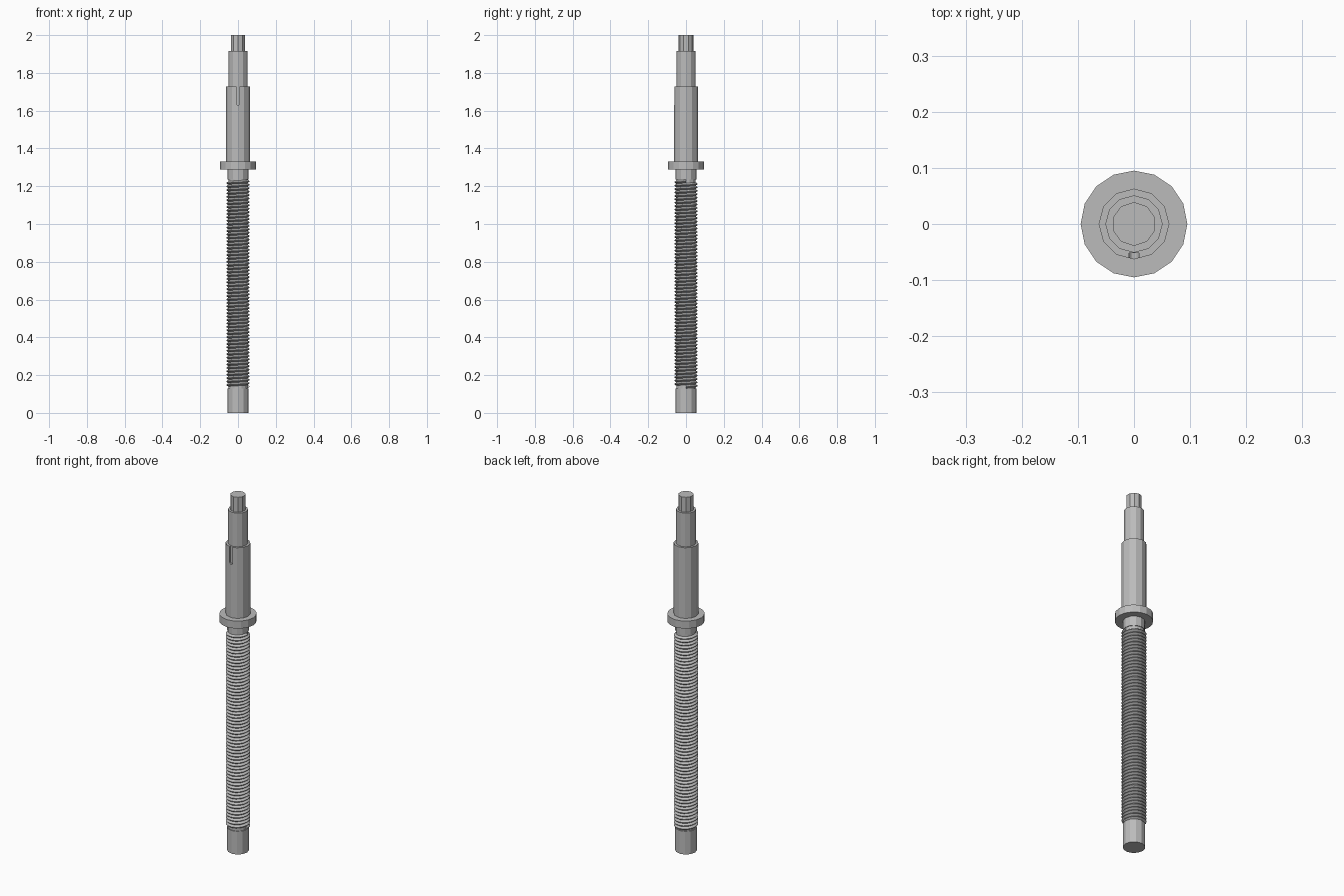
import bpy, bmesh, math

cube = bpy.data.objects.get("Cube")
if cube:
    bpy.data.objects.remove(cube, do_unlink=True)

steel = bpy.data.materials.new("brushed_steel_grey")
steel.use_nodes = True
COLOUR = (0.5, 0.5, 0.5, 1)
steel.diffuse_color = COLOUR
for node in steel.node_tree.nodes:
    if node.type == 'BSDF_PRINCIPLED':
        node.inputs["Base Color"].default_value = COLOUR


def finish(bm, name):
    bmesh.ops.recalc_face_normals(bm, faces=bm.faces)
    mesh = bpy.data.meshes.new(name)
    bm.to_mesh(mesh)
    bm.free()
    mesh.materials.append(steel)
    obj = bpy.data.objects.new(name, mesh)
    bpy.context.collection.objects.link(obj)
    return obj


def prism(name, outline, bottom, top):
    """Extrude an xy outline from bottom to top."""
    bm = bmesh.new()
    low = [bm.verts.new((x, y, bottom)) for x, y in outline]
    high = [bm.verts.new((x, y, top)) for x, y in outline]
    n = len(outline)
    bm.faces.new(low[::-1])
    bm.faces.new(high)
    for i in range(n):
        j = (i + 1) % n
        bm.faces.new((low[i], low[j], high[j], high[i]))
    return finish(bm, name)


def rod(name, radius, bottom, top, sides):
    """Flat-sided cylinder with a corner towards +y."""
    ring = [(radius * math.sin(-math.tau * i / sides),
             radius * math.cos(math.tau * i / sides)) for i in range(sides)]
    return prism(name, ring, bottom, top)


# Stepped spindle sections
rod("lower_end", 0.056, 0, 0.13, 12)
rod("thread_core", 0.051, 0.13, 1.235, 16)
rod("neck", 0.055, 1.235, 1.30, 12)
rod("collar", 0.095, 1.288, 1.33, 16)
shaft = rod("upper_shaft", 0.063, 1.33, 1.727, 12)
rod("bearing_journal", 0.051, 1.727, 1.916, 12)
rod("tip", 0.039, 1.916, 2.0, 10)

# Keyway with a rounded lower end, cut into the front of the shaft
HALF, SLOT_Z = 0.009, 1.638
arc = [(HALF * math.cos(a), SLOT_Z + HALF * math.sin(a))
       for a in (math.pi + math.pi * i / 8 for i in range(9))]
arc += [(HALF, 1.76), (-HALF, 1.76)]
bm = bmesh.new()
front = [bm.verts.new((x, -0.08, z)) for x, z in arc]
back = [bm.verts.new((x, -0.052, z)) for x, z in arc]
bm.faces.new(front)
bm.faces.new(back[::-1])
for i in range(len(arc)):
    j = (i + 1) % len(arc)
    bm.faces.new((front[i], front[j], back[j], back[i]))
cutter = finish(bm, "keyway_cutter")
cutter.hide_render = True

cut = shaft.modifiers.new("keyway", 'BOOLEAN')
cut.operation = 'DIFFERENCE'
cut.solver = 'EXACT'
cut.object = cutter
bpy.context.view_layer.objects.active = shaft
bpy.ops.object.modifier_apply(modifier=cut.name)
bpy.data.objects.remove(cutter, do_unlink=True)

# Helical V thread
TURNS, STEPS, START, END = 60, 16, 0.13, 1.235
pitch = (END - START) / (TURNS + 1)
bm = bmesh.new()
previous = None
for i in range(TURNS * STEPS + 1):
    angle = math.tau * i / STEPS
    z = START + pitch * (i / STEPS + 0.5)
    section = [bm.verts.new((r * math.cos(angle), r * math.sin(angle), z + dz))
               for r, dz in ((0.051, -pitch / 2), (0.062, -pitch * 0.06),
                             (0.062, pitch * 0.06), (0.051, pitch / 2))]
    if previous:
        for k in range(4):
            m = (k + 1) % 4
            bm.faces.new((previous[k], section[k], section[m], previous[m]))
    else:
        bm.faces.new(section)
    previous = section
bm.faces.new(previous[::-1])
finish(bm, "screw_thread")
